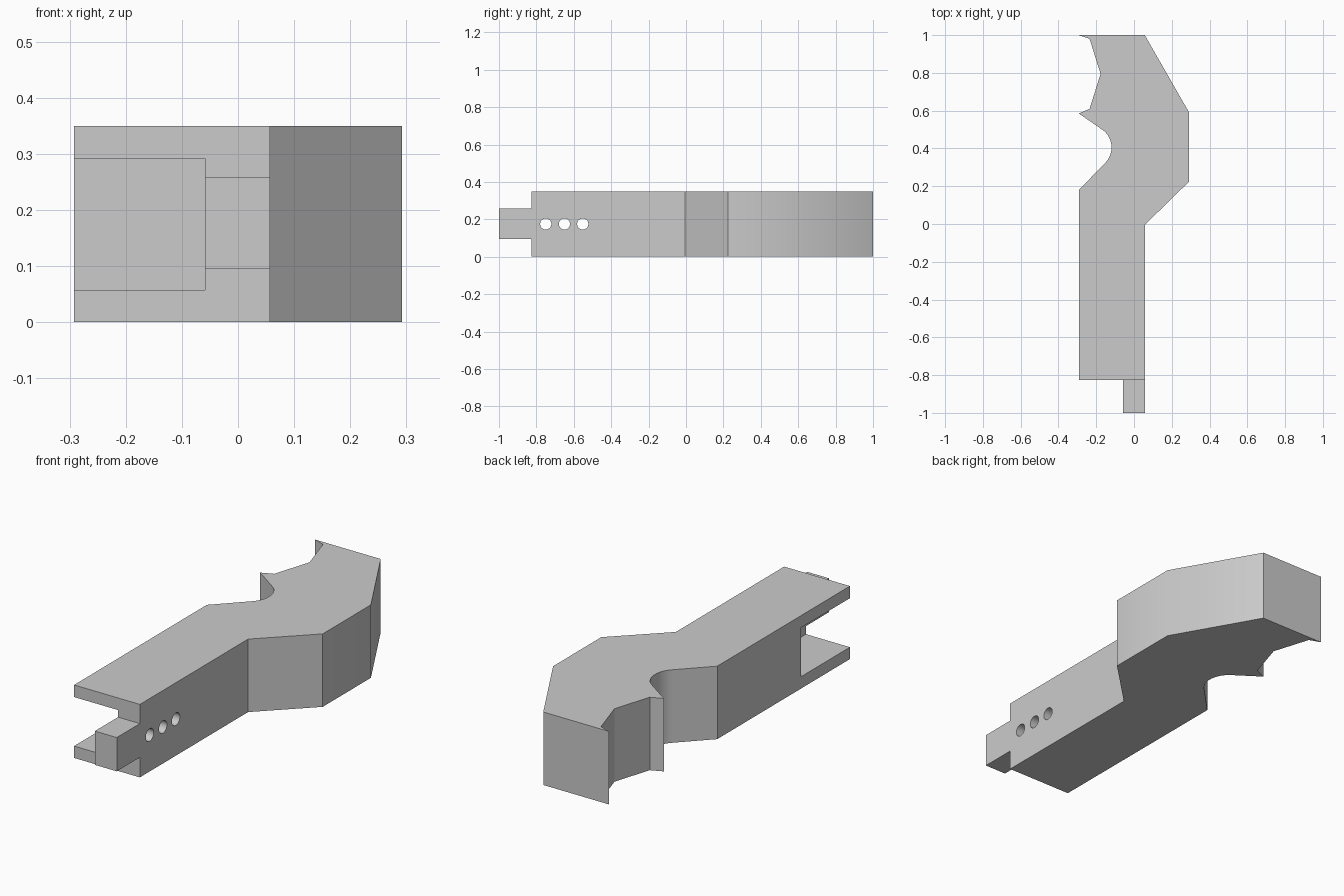
import bpy, bmesh, math
from mathutils import Matrix

if "Cube" in bpy.data.objects:
    bpy.data.objects.remove(bpy.data.objects["Cube"], do_unlink=True)

HEIGHT = 0.35
MID = HEIGHT / 2

grey = bpy.data.materials.new("plain grey")
grey.use_nodes = True
colour = (0.6, 0.6, 0.6, 1)
grey.diffuse_color = colour
grey.node_tree.nodes["Principled BSDF"].inputs["Base Color"].default_value = colour


def add_object(name, bm):
    bmesh.ops.recalc_face_normals(bm, faces=bm.faces)
    mesh = bpy.data.meshes.new(name)
    bm.to_mesh(mesh)
    bm.free()
    mesh.materials.append(grey)
    obj = bpy.data.objects.new(name, mesh)
    bpy.context.collection.objects.link(obj)
    return obj


def prism(name, outline, z0, z1):
    bm = bmesh.new()
    face = bm.faces.new([bm.verts.new((x, y, z0)) for x, y in outline])
    grown = bmesh.ops.extrude_face_region(bm, geom=[face])["geom"]
    verts = [g for g in grown if isinstance(g, bmesh.types.BMVert)]
    bmesh.ops.translate(bm, verts=verts, vec=(0, 0, z1 - z0))
    return add_object(name, bm)


def box(name, x0, x1, y0, y1, z0, z1):
    return prism(name, [(x0, y0), (x1, y0), (x1, y1), (x0, y1)], z0, z1)


def peg(name, y, radius):
    bm = bmesh.new()
    turn = Matrix.Translation((0, y, MID)) @ Matrix.Rotation(math.pi / 2, 4, "Y")
    bmesh.ops.create_cone(bm, cap_ends=True, segments=32, radius1=radius,
                          radius2=radius, depth=0.3, matrix=turn)
    return add_object(name, bm)


def combine(target, tool, operation):
    bpy.context.view_layer.objects.active = target
    mod = target.modifiers.new(tool.name, "BOOLEAN")
    mod.operation, mod.object, mod.solver = operation, tool, "EXACT"
    bpy.ops.object.modifier_apply(modifier=mod.name)
    bpy.data.objects.remove(tool, do_unlink=True)


# Cranked arm with a round notch and a two-pointed claw
arc = [math.radians(52 - 97 * i / 16) for i in range(17)]
notch = [(-0.235 + 0.116 * math.cos(a), 0.405 + 0.116 * math.sin(a)) for a in arc]
claw = [(-0.292, 1), (-0.235, 0.98), (-0.177, 0.795), (-0.235, 0.61), (-0.292, 0.585)]
spine = [(-0.292, 0.18), (-0.292, -0.825), (0.057, -0.825), (0.057, -0.005),
         (0.292, 0.225), (0.292, 0.59), (0.057, 1)]
arm = prism("arm", claw + notch + spine, 0, HEIGHT)

# Open slot in the front end
combine(arm, box("slot", -0.4, -0.059, -0.95, -0.455, 0.057, 0.292), "DIFFERENCE")

# Tongue on the remaining wall
combine(arm, box("tongue", -0.059, 0.057, -1, -0.81, 0.096, 0.258), "UNION")

# Three bolt holes through the wall
for y in (-0.75, -0.65, -0.552):
    combine(arm, peg("hole", y, 0.03), "DIFFERENCE")

# Smooth the curved surfaces and keep the corners crisp
bpy.ops.object.select_all(action="DESELECT")
arm.select_set(True)
bpy.context.view_layer.objects.active = arm
bpy.ops.object.shade_smooth_by_angle(angle=math.radians(30))
